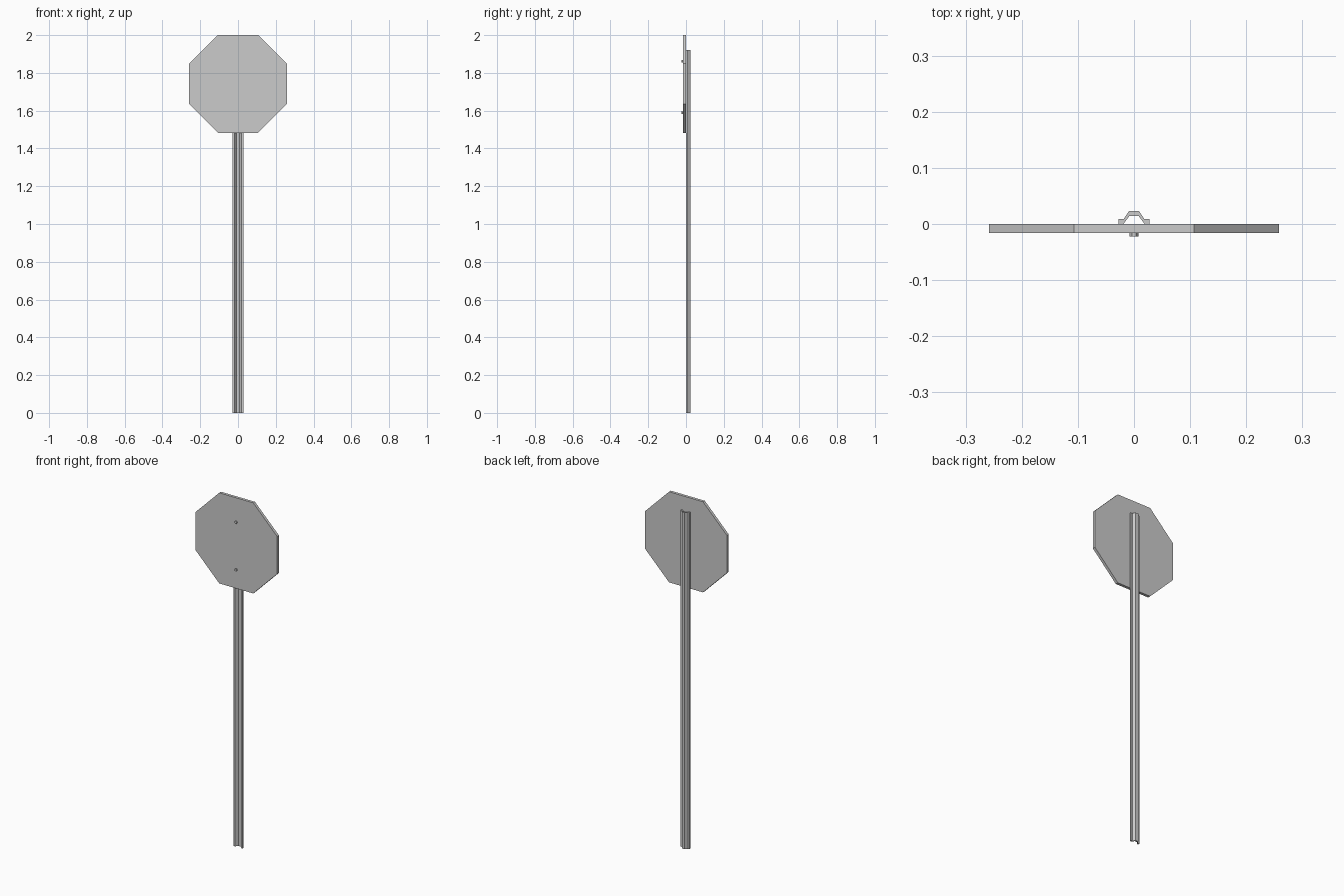
import bpy, bmesh, math
from mathutils import Matrix, Vector

if "Cube" in bpy.data.objects:
    bpy.data.objects.remove(bpy.data.objects["Cube"])


def prism(name, points, vec):
    """Extrude a planar outline along vec into a closed flat-shaded solid."""
    bm = bmesh.new()
    face = bm.faces.new([bm.verts.new(p) for p in points])
    ext = bmesh.ops.extrude_face_region(bm, geom=[face], use_keep_orig=True)
    moved = [g for g in ext["geom"] if isinstance(g, bmesh.types.BMVert)]
    bmesh.ops.translate(bm, verts=moved, vec=Vector(vec))
    bmesh.ops.recalc_face_normals(bm, faces=bm.faces)
    mesh = bpy.data.meshes.new(name)
    bm.to_mesh(mesh)
    bm.free()
    obj = bpy.data.objects.new(name, mesh)
    bpy.context.collection.objects.link(obj)
    return obj


def polygon(radius, sides, phase, y, z):
    """Regular polygon in the xz plane."""
    return [(radius * math.cos(phase + i * math.tau / sides), y,
             z + radius * math.sin(phase + i * math.tau / sides))
            for i in range(sides)]


# Octagonal sign plate
HALF = 0.2585
prism("sign_plate", polygon(HALF / math.cos(math.pi / 8), 8, math.pi / 8, -0.016, 2 - HALF),
      (0, 0.016, 0))

# Hat-channel post: right half of the cross-section, mirrored to the left
half = [(0.008, 0.0145), (0.019, 0.0), (0.028, 0.0),
        (0.028, 0.009), (0.0185, 0.009), (0.0085, 0.0235)]
section = half + [(-x, y) for x, y in reversed(half)]
prism("post", [(x, y, 0) for x, y in section], (0, 0, 1.92))

# Hexagonal bolt heads
for label, z in (("upper", 1.862), ("lower", 1.59)):
    prism(label + "_bolt", polygon(0.008, 6, 0, -0.0225, z), (0, 0.0075, 0))
